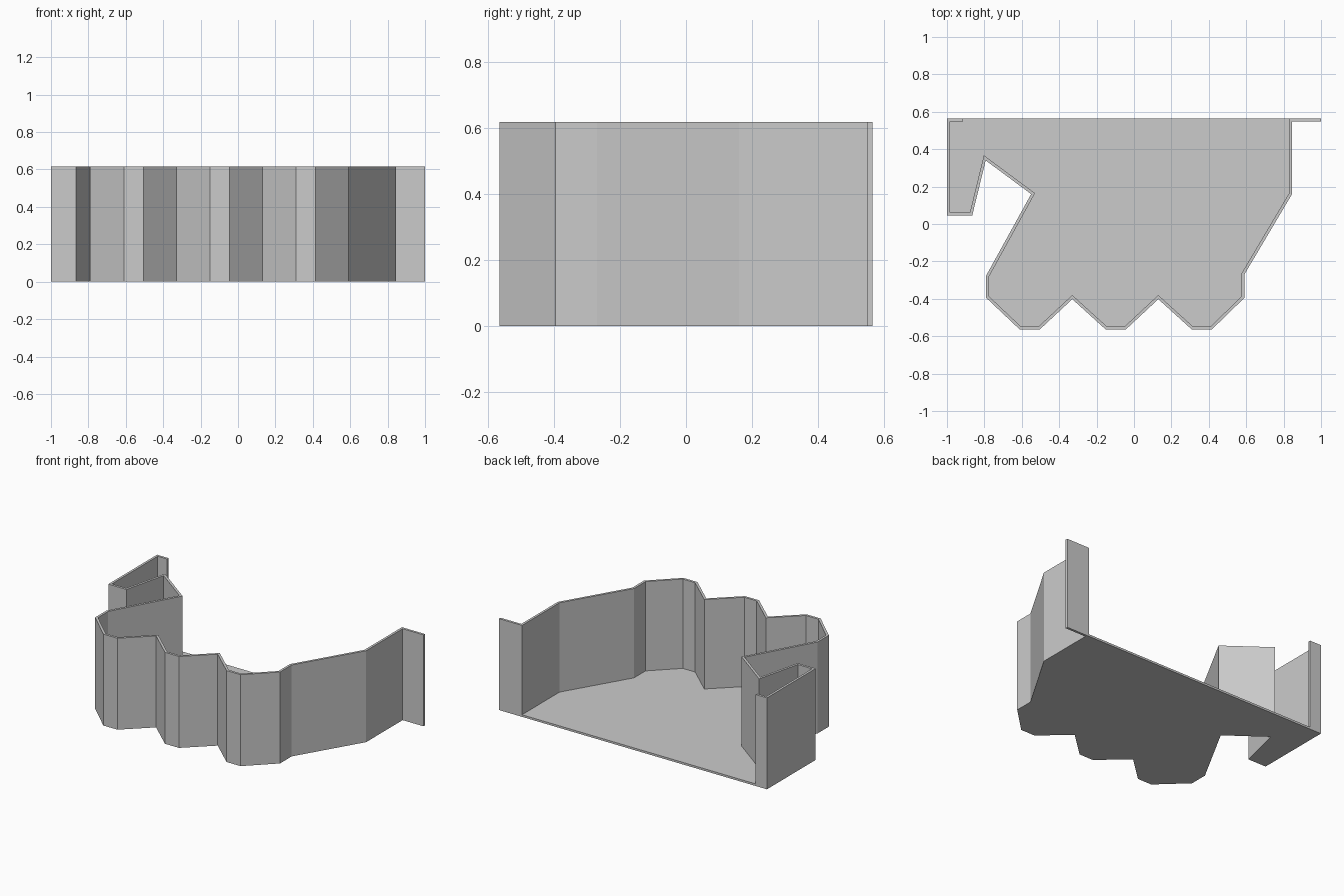
import bpy, bmesh
from mathutils import Vector

if "Cube" in bpy.data.objects:
    bpy.data.objects.remove(bpy.data.objects["Cube"])

H = 0.617      # wall height
T = 0.016      # sheet thickness
FLOOR = 0.014

# Outer outline: left lip, hooked notch, scalloped front, right flange
path = [(-0.915, 0.565), (-1, 0.565), (-1, 0.045), (-0.865, 0.045),
        (-0.793, 0.34), (-0.55, 0.16), (-0.79, -0.275), (-0.79, -0.395)]
for i in range(3):
    x = -0.79 + 0.46 * i
    path += [(x + 0.18, -0.565), (x + 0.285, -0.565)]
    if i < 2:
        path.append((x + 0.46, -0.402))
path += [(0.59, -0.395), (0.59, -0.27), (0.845, 0.16), (0.845, 0.549), (1, 0.549)]
outer = [Vector(p) for p in path]


def offset_left(pts, d):
    """Mitred parallel copy of an open path, on its left side."""
    normals = []
    for a, b in zip(pts, pts[1:]):
        t = (b - a).normalized()
        normals.append(Vector((-t.y, t.x)))
    result = []
    for i, p in enumerate(pts):
        n0 = normals[max(i - 1, 0)]
        n1 = normals[min(i, len(normals) - 1)]
        result.append(p + (n0 + n1) * d / (1 + n0.dot(n1)))
    return result


def prism(name, outline, height):
    """Extrude a closed outline upwards from z = 0."""
    bm = bmesh.new()
    face = bm.faces.new([bm.verts.new((p.x, p.y, 0)) for p in outline])
    ext = bmesh.ops.extrude_face_region(bm, geom=[face], use_keep_orig=True)
    top = [v for v in ext["geom"] if isinstance(v, bmesh.types.BMVert)]
    bmesh.ops.translate(bm, verts=top, vec=(0, 0, height))
    bmesh.ops.recalc_face_normals(bm, faces=bm.faces)
    mesh = bpy.data.meshes.new(name)
    bm.to_mesh(mesh)
    bm.free()
    obj = bpy.data.objects.new(name, mesh)
    bpy.context.collection.objects.link(obj)
    return obj


inner = offset_left(outer, T)

# Folded wall with both end flanges
prism("folded_wall", outer + inner[::-1], H)

# Floor plate fitted inside the wall, open at the back
prism("floor_plate", [outer[0]] + inner[:-1], FLOOR)
